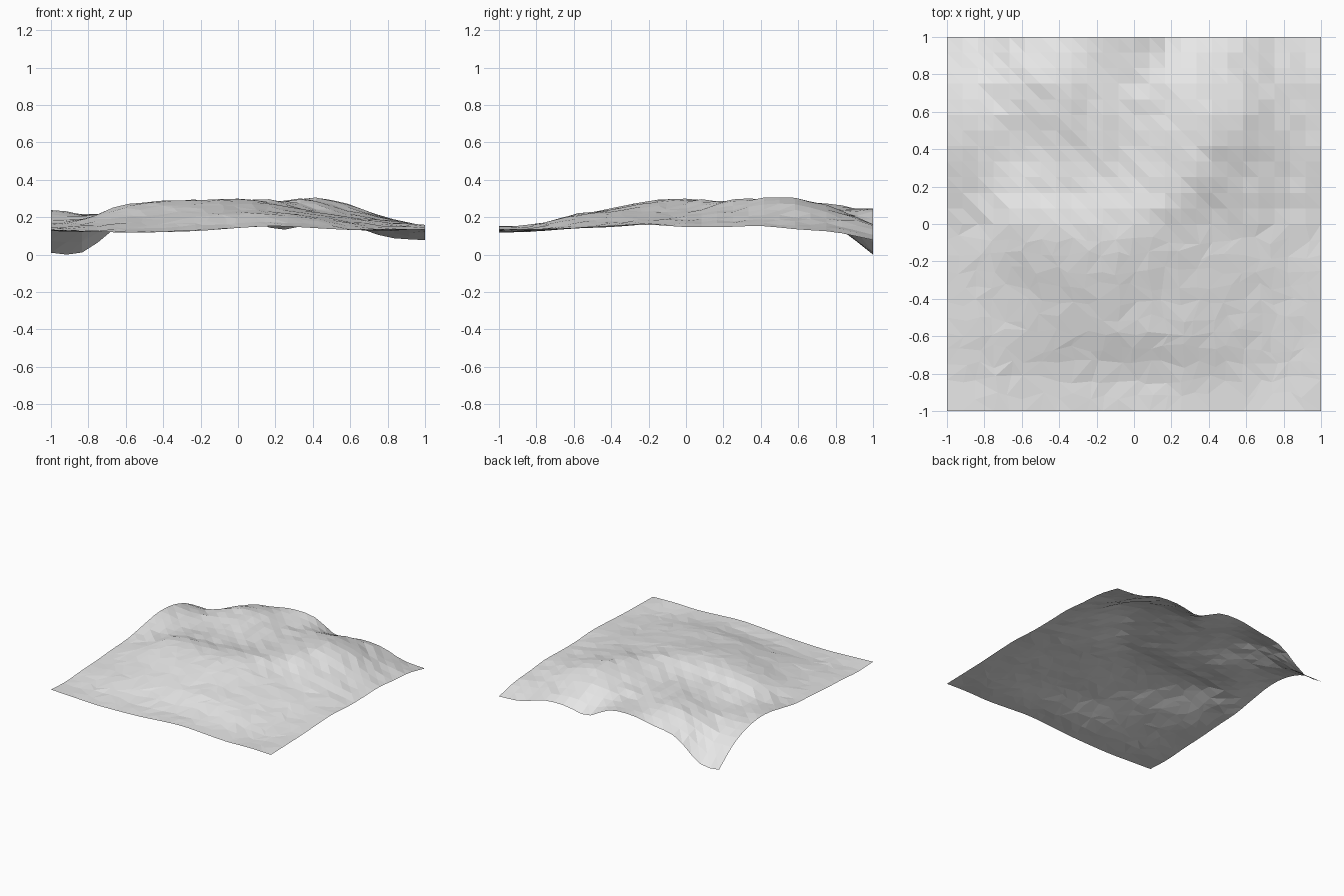
import bpy, bmesh, math, random

random.seed(4)
N = 24  # grid cells per side

# Coarse heights, 0.2 apart: rows from front (y=-1) to back, columns left to right
HEIGHTS = [
    [.146, .138, .130, .133, .140, .155, .165, .155, .145, .150, .145],
    [.138, .138, .140, .145, .155, .165, .175, .165, .150, .142, .150],
    [.152, .160, .175, .190, .210, .225, .225, .205, .175, .155, .155],
    [.160, .175, .205, .235, .255, .255, .245, .220, .190, .170, .165],
    [.175, .200, .250, .280, .295, .295, .270, .240, .210, .185, .172],
    [.185, .215, .280, .295, .305, .313, .295, .250, .220, .195, .160],
    [.220, .215, .243, .258, .268, .282, .303, .287, .245, .200, .160],
    [.250, .225, .233, .255, .265, .273, .297, .313, .270, .205, .165],
    [.235, .215, .248, .280, .275, .268, .287, .315, .270, .195, .147],
    [.165, .170, .250, .280, .265, .248, .250, .255, .215, .160, .132],
    [.030, .055, .188, .225, .258, .243, .147, .174, .165, .105, .090],
]


def spline(values, t):
    """Smooth curve through evenly spaced values."""
    i = min(int(t), len(values) - 2)
    f = t - i
    b, c = values[i], values[i + 1]
    a = values[i - 1] if i else 2 * b - c
    d = values[i + 2] if i + 2 < len(values) else 2 * c - b
    return b + .5 * f * (c - a + f * (2*a - 5*b + 4*c - d + f * (3*(b - c) + d - a)))


def height(x, y):
    z = spline([spline(row, (x + 1) * 5) for row in HEIGHTS], (y + 1) * 5)
    # hollow at the back left corner
    return z - .025 * math.exp(-((x + .88)**2 + (y - 1)**2) / .012)


# Terrain: regular cells behind, irregular facets in front
bm = bmesh.new()
grid = []
for j in range(N + 1):
    line = []
    for i in range(N + 1):
        x, y = 2 * i / N - 1, 2 * j / N - 1
        inner = 0 < i < N and 0 < j < N
        size = .007
        if inner and y < -.02:
            x += random.uniform(-.025, .025)
            y += random.uniform(-.025, .025)
            size = .003
        rough = random.uniform(-size, size) if inner else 0
        line.append(bm.verts.new((x, y, height(x, y) + rough)))
    grid.append(line)

for j in range(N):
    for i in range(N):
        a, b = grid[j][i], grid[j][i + 1]
        c, d = grid[j + 1][i + 1], grid[j + 1][i]
        if j < N // 2 and random.random() < .5:
            bm.faces.new((a, b, c))
            bm.faces.new((a, c, d))
        else:
            bm.faces.new((a, b, d))
            bm.faces.new((b, c, d))

# Rest the lowest point on the ground
low = min(v.co.z for v in bm.verts)
for v in bm.verts:
    v.co.z -= low

mesh = bpy.data.meshes.new("terrain")
bm.to_mesh(mesh)
bm.free()
stone = bpy.data.materials.new("light grey")
stone.diffuse_color = (.8, .8, .8, 1)
mesh.materials.append(stone)
bpy.context.collection.objects.link(bpy.data.objects.new("terrain", mesh))
